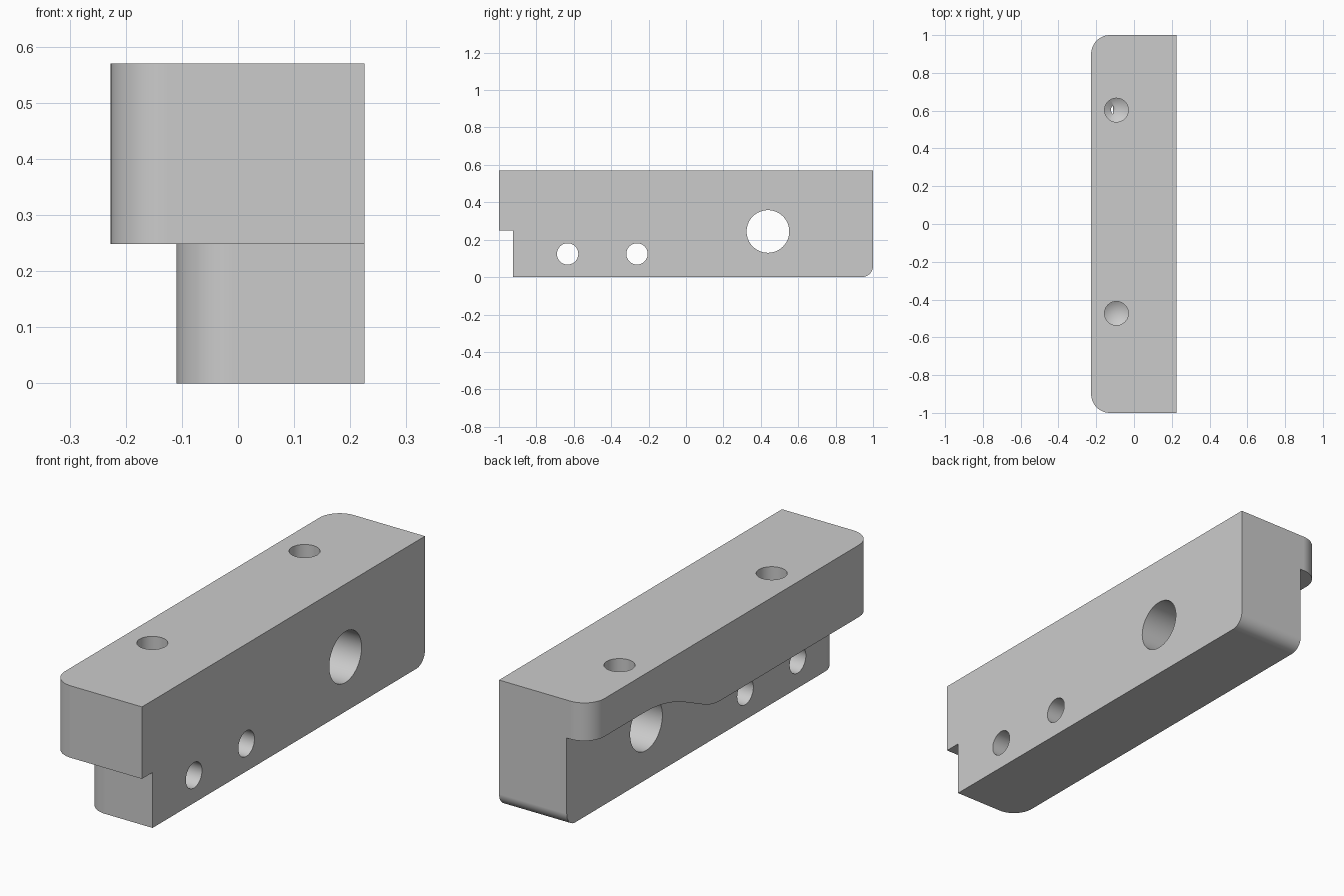
import bpy, bmesh
from math import sin, cos, pi, radians
from mathutils import Matrix

if "Cube" in bpy.data.objects:
    bpy.data.objects.remove(bpy.data.objects["Cube"])

X_OUT, X_IN, X_FACE = -0.227, -0.11, 0.225   # flange side, lower side, flat face
HEIGHT, STEP = 0.57, 0.248
ROUND = 0.1


def arc(cx, cy, r, start, end, n=14):
    angles = [radians(start + (end - start) * i / n) for i in range(n + 1)]
    return [(cx + r * cos(a), cy + r * sin(a)) for a in angles]


def finish(name, bm):
    bmesh.ops.recalc_face_normals(bm, faces=bm.faces)
    mesh = bpy.data.meshes.new(name)
    bm.to_mesh(mesh)
    bm.free()
    obj = bpy.data.objects.new(name, mesh)
    bpy.context.collection.objects.link(obj)
    return obj


def prism(name, outline, axis, low, high):
    """Extrude an xy outline along z, or a yz outline along x."""
    place = (lambda p, d: (p[0], p[1], d)) if axis == "z" else (lambda p, d: (d, p[0], p[1]))
    bm = bmesh.new()
    face = bm.faces.new([bm.verts.new(place(p, low)) for p in outline])
    grown = bmesh.ops.extrude_face_region(bm, geom=[face])["geom"]
    verts = [g for g in grown if isinstance(g, bmesh.types.BMVert)]
    move = (0, 0, high - low) if axis == "z" else (high - low, 0, 0)
    bmesh.ops.translate(bm, verts=verts, vec=move)
    return finish(name, bm)


def drill(name, x, y, r, depth, tip):
    """Vertical blind hole with a conical bottom."""
    bm = bmesh.new()
    top = HEIGHT + 0.1
    bottom = HEIGHT - depth
    bmesh.ops.create_cone(bm, cap_ends=True, segments=48, radius1=r, radius2=r,
                          depth=top - bottom,
                          matrix=Matrix.Translation((x, y, (top + bottom) / 2)))
    cap = min(bm.faces, key=lambda f: f.calc_center_median().z)
    centre = bmesh.ops.poke(bm, faces=[cap])["verts"][0]
    centre.co.z -= tip
    return finish(name, bm)


def cut(target, cutter):
    cutter.hide_render = True
    mod = target.modifiers.new("cut", "BOOLEAN")
    mod.operation = "DIFFERENCE"
    mod.solver = "EXACT"
    mod.object = cutter
    bpy.context.view_layer.objects.active = target
    bpy.ops.object.modifier_apply(modifier=mod.name)
    bpy.data.objects.remove(cutter)


# Full-height block, rounded on the two flange corners
cx = X_OUT + ROUND
block = prism("mounting_block",
              [(X_FACE, -1), (X_FACE, 1)]
              + arc(cx, 1 - ROUND, ROUND, 90, 180)
              + arc(cx, ROUND - 1, ROUND, 180, 270), "z", 0, HEIGHT)

# Space under the flange, with a raised curve over the large bore
underside = [(0.62, 0.4), (0.56, 0.398), (0.5, 0.39), (0.45, 0.379), (0.4, 0.364),
             (0.35, 0.345), (0.3, 0.322), (0.25, 0.299), (0.2, 0.276),
             (0.16, 0.26), (0.12, 0.251), (0.08, STEP)]
relief = prism("flange_relief", [(-2, -1), (2, -1), (2, 0.4)] + underside + [(-2, STEP)],
               "x", -1, 1)
lower = prism("lower_body",
              [(2, -0.925), (2, 2), (X_IN, 2)]
              + arc(X_IN + ROUND, ROUND - 0.925, ROUND, 180, 270), "z", -2, 2)
cut(relief, lower)
cut(block, relief)

# Rounded bottom edge at the back
R = 0.06
cut(block, prism("edge_round", [(1.1, -0.1), (1.1, R)] + arc(1 - R, R, R, 0, -90)
                 + [(1 - R, -0.1)], "x", -1, 1))

# Cross bores: two small, one large
for y, z, r in [(-0.633, 0.124, 0.057), (-0.262, 0.124, 0.057), (0.438, 0.244, 0.114)]:
    cut(block, prism("bore", arc(y, z, r, 0, 360, 64)[:-1], "x", -1, 1))

# Blind holes in the top
for y in (-0.473, 0.603):
    cut(block, drill("top_hole", -0.093, y, 0.063, 0.15, 0.038))

# Single grey finish
grey = bpy.data.materials.new("light_grey")
grey.use_nodes = True
colour = (0.6, 0.6, 0.6, 1)
grey.diffuse_color = colour
grey.node_tree.nodes["Principled BSDF"].inputs["Base Color"].default_value = colour
block.data.materials.clear()
block.data.materials.append(grey)

# Smooth rounds, crisp edges
bpy.ops.object.select_all(action="DESELECT")
block.select_set(True)
bpy.context.view_layer.objects.active = block
bpy.ops.object.shade_smooth_by_angle(angle=radians(25))
weighted = block.modifiers.new("weighted_normals", "WEIGHTED_NORMAL")
weighted.keep_sharp = True
